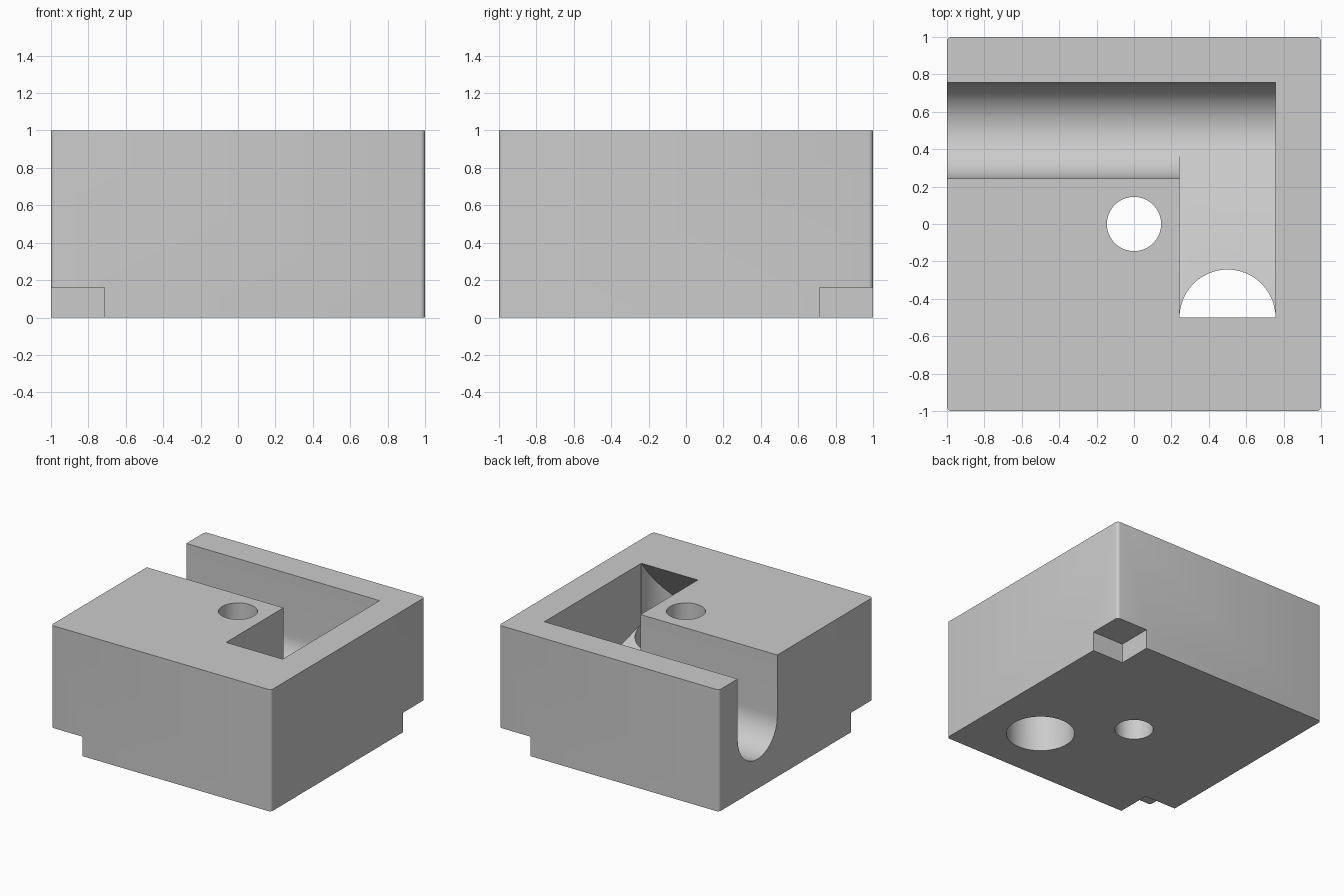
import bpy, bmesh, math
from mathutils import Vector

if "Cube" in bpy.data.objects:
    bpy.data.objects.remove(bpy.data.objects["Cube"])

R = 0.257          # channel half width
grey = bpy.data.materials.new("light_grey")
grey.diffuse_color = (0.6, 0.6, 0.6, 1)
grey.use_nodes = True
grey.node_tree.nodes["Principled BSDF"].inputs["Base Color"].default_value = grey.diffuse_color


def finish(bm, name):
    bmesh.ops.recalc_face_normals(bm, faces=bm.faces)
    me = bpy.data.meshes.new(name)
    bm.to_mesh(me)
    bm.free()
    me.materials.append(grey)
    ob = bpy.data.objects.new(name, me)
    bpy.context.collection.objects.link(ob)
    return ob


def prism(name, pts, offset):
    """Extrude a closed loop of 3D points along an offset."""
    bm = bmesh.new()
    face = bm.faces.new([bm.verts.new(p) for p in pts])
    ext = bmesh.ops.extrude_face_region(bm, geom=[face])
    bmesh.ops.translate(bm, vec=offset,
                        verts=[v for v in ext["geom"] if isinstance(v, bmesh.types.BMVert)])
    return finish(bm, name)


def circle(x, y, r, z, n=64):
    return [(x + r * math.cos(2 * math.pi * i / n),
             y + r * math.sin(2 * math.pi * i / n), z) for i in range(n)]


def box(name, lo, hi):
    pts = [(lo[0], lo[1], lo[2]), (hi[0], lo[1], lo[2]),
           (hi[0], hi[1], lo[2]), (lo[0], hi[1], lo[2])]
    return prism(name, pts, (0, 0, hi[2] - lo[2]))


# Main block with lightly rounded vertical edges
block = box("block", (-1, -1, 0), (1, 1, 1))
bm = bmesh.new()
bm.from_mesh(block.data)
upright = [e for e in bm.edges if abs(e.verts[0].co.z - e.verts[1].co.z) > 0.5]
bmesh.ops.bevel(bm, geom=upright, offset=0.025, segments=4, profile=0.5, affect='EDGES')
bm.to_mesh(block.data)
bm.free()

# Round-bottomed channel open to the left side
arc = [(-1.2, 0.5 + R * math.cos(a), 0.5 + R * math.sin(a))
       for a in (math.pi + math.pi * i / 32 for i in range(33))]
channel = prism("channel_cutter", [(-1.2, 0.5 + R, 1.2), (-1.2, 0.5 - R, 1.2)] + arc,
                (1.2 + 0.757, 0, 0))

# Side slot with a floor falling toward the channel
slot = prism("slot_cutter", [(0.243, -0.5, 1.2), (0.243, -0.5, 0.5),
                             (0.243, 0.45, 0.253), (0.243, 0.45, 1.2)], (0.514, 0, 0))

# Drop hole under the slot end, closed above by a sloping roof
bm = bmesh.new()
face = bm.faces.new([bm.verts.new(p) for p in circle(0.5, -0.5, 0.2565, -0.2)])
ext = bmesh.ops.extrude_face_region(bm, geom=[face])
bmesh.ops.translate(bm, vec=(0, 0, 1.4),
                    verts=[v for v in ext["geom"] if isinstance(v, bmesh.types.BMVert)])
cut = bmesh.ops.bisect_plane(bm, geom=bm.verts[:] + bm.edges[:] + bm.faces[:],
                             plane_co=Vector((0, -0.501, 1)),
                             plane_no=Vector((0, -1.4, 1)), clear_outer=True)
bmesh.ops.holes_fill(bm, edges=[e for e in bm.edges if e.is_boundary])
drop = finish(bm, "drop_hole_cutter")

# Centre hole and the two opposite bottom corner notches
centre = prism("centre_hole_cutter", circle(0, 0, 0.145, -0.2), (0, 0, 1.4))
notch_a = box("front_left_notch_cutter", (-1.2, -1.2, -0.2), (-0.715, -0.715, 0.16))
notch_b = box("back_right_notch_cutter", (0.715, 0.715, -0.2), (1.2, 1.2, 0.16))

# Cut everything out of the block
bpy.context.view_layer.objects.active = block
block.select_set(True)
for cutter in (channel, slot, drop, centre, notch_a, notch_b):
    mod = block.modifiers.new(cutter.name, 'BOOLEAN')
    mod.operation = 'DIFFERENCE'
    mod.solver = 'EXACT'
    mod.object = cutter
    bpy.ops.object.modifier_apply(modifier=mod.name)
    bpy.data.objects.remove(cutter, do_unlink=True)
bpy.ops.object.shade_smooth_by_angle(angle=math.radians(30))
